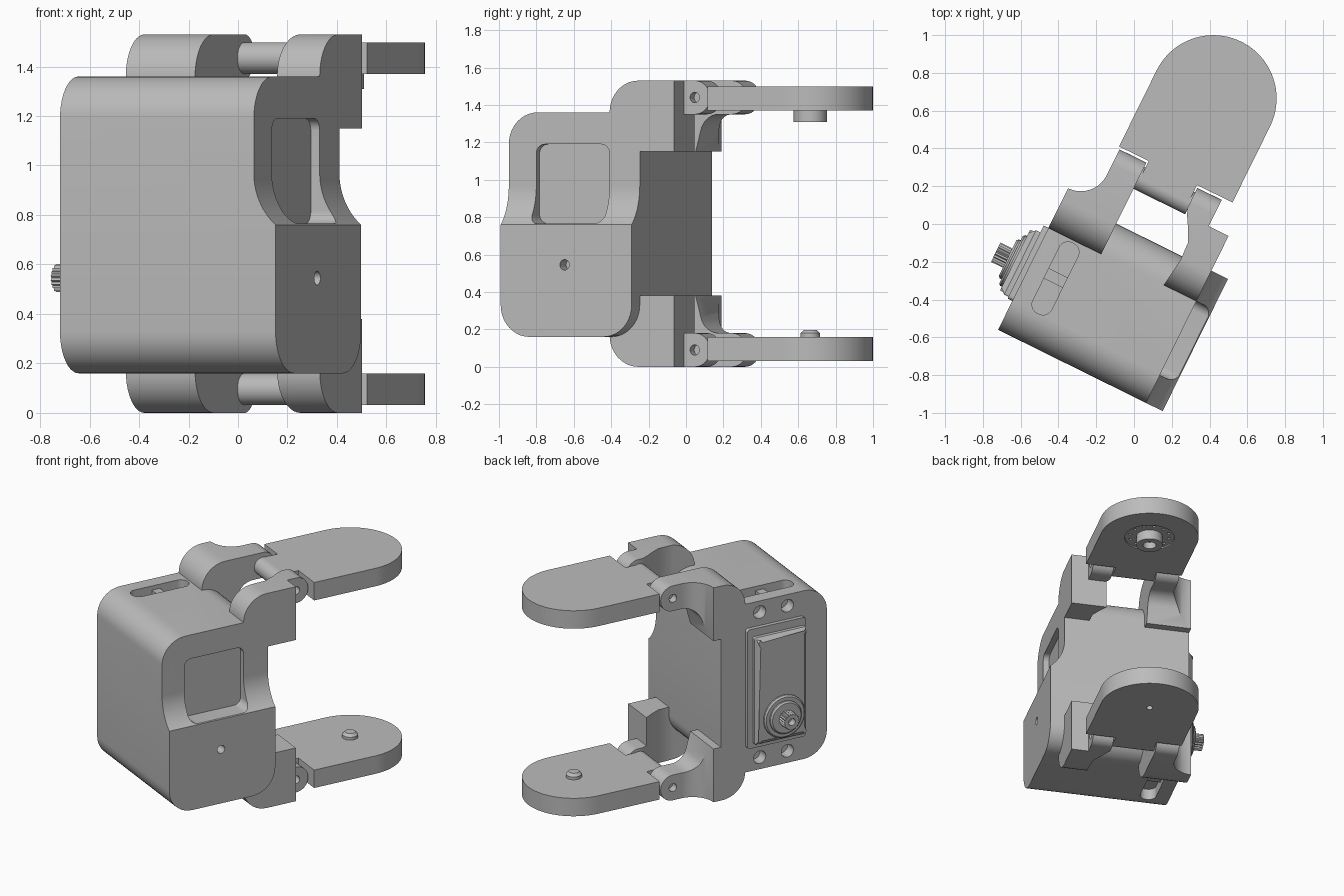
import bpy
import bmesh
import math
from mathutils import Matrix, Vector

old = bpy.data.objects.get("Cube")
if old:
    bpy.data.objects.remove(old, do_unlink=True)

grey = bpy.data.materials.new("plain_grey")
GREY = (0.5, 0.5, 0.5, 1)
grey.use_nodes = True
grey.diffuse_color = GREY
grey.node_tree.nodes["Principled BSDF"].inputs["Base Color"].default_value = GREY

parts = []
HEIGHT = 1.53
FLIP = Matrix.Translation((0, 0, HEIGHT)) @ Matrix.Diagonal((1, 1, -1, 1))
TURN = Matrix.Rotation(math.radians(-26.3), 4, "Z")


# Outline helpers
def arc(cx, cy, r, start, end, n=16):
    angles = [math.radians(start + (end - start) * i / n) for i in range(n + 1)]
    return [(cx + r * math.cos(a), cy + r * math.sin(a)) for a in angles]


def circle(cx, cy, r, n=32):
    return arc(cx, cy, r, 0, 360, n)[:-1]


def fillet(corners, n=10):
    """Corners are (a, b) or (a, b, radius)."""
    out = []
    for i, c in enumerate(corners):
        p = Vector(c[:2])
        if len(c) == 2:
            out.append(tuple(p))
            continue
        d1 = (Vector(corners[i - 1][:2]) - p).normalized()
        d2 = (Vector(corners[(i + 1) % len(corners)][:2]) - p).normalized()
        half = d1.angle(d2) / 2
        s, e = p + d1 * c[2] / math.tan(half), p + d2 * c[2] / math.tan(half)
        mid = p + (d1 + d2).normalized() * c[2] / math.sin(half)
        a0 = math.atan2(*(s - mid).yx)
        sweep = (math.atan2(*(e - mid).yx) - a0 + math.pi) % (2 * math.pi) - math.pi
        out += arc(mid.x, mid.y, c[2], math.degrees(a0), math.degrees(a0 + sweep), n)
    return out


def round_rect(a0, a1, b0, b1, r):
    return fillet([(a0, b0, r), (a1, b0, r), (a1, b1, r), (a0, b1, r)])


# Solid helpers
def prism(name, outline, t0, t1, axis, keep=True, bevel=0):
    place = {"x": lambda a, b, t: (t, a, b),
             "y": lambda a, b, t: (a, t, b),
             "z": lambda a, b, t: (a, b, t)}[axis]
    bm = bmesh.new()
    lo = [bm.verts.new(place(a, b, t0)) for a, b in outline]
    hi = [bm.verts.new(place(a, b, t1)) for a, b in outline]
    bm.faces.new(lo)
    top = bm.faces.new(hi)
    for i in range(len(lo)):
        bm.faces.new((lo[i - 1], lo[i], hi[i], hi[i - 1]))
    bmesh.ops.recalc_face_normals(bm, faces=bm.faces[:])
    if bevel:
        bmesh.ops.bevel(bm, geom=list(top.edges), offset=bevel, segments=1,
                        affect="EDGES")
    mesh = bpy.data.meshes.new(name)
    bm.to_mesh(mesh)
    bm.free()
    ob = bpy.data.objects.new(name, mesh)
    bpy.context.collection.objects.link(ob)
    if keep:
        parts.append(ob)
    else:
        ob.hide_render = True
    return ob


def boolean(ob, cutters, operation="DIFFERENCE"):
    for c in cutters:
        m = ob.modifiers.new("cut", "BOOLEAN")
        m.operation, m.solver, m.object = operation, "EXACT", c
    bpy.context.view_layer.update()
    deps = bpy.context.evaluated_depsgraph_get()
    mesh = bpy.data.meshes.new_from_object(ob.evaluated_get(deps))
    ob.modifiers.clear()
    ob.data = mesh
    for c in cutters:
        bpy.data.objects.remove(c, do_unlink=True)


def cutter(outline, t0, t1, axis):
    return prism("cutter", outline, t0, t1, axis, keep=False)


def mirrored(ob, name):
    mesh = ob.data.copy()
    mesh.transform(FLIP)
    mesh.flip_normals()
    copy = bpy.data.objects.new(name, mesh)
    bpy.context.collection.objects.link(copy)
    parts.append(copy)
    return copy


# Main housing with stepped side, side pocket, slots and screw holes
LEFT, RIGHT, FRONT, BACK = -0.397, 0.477, -0.821, -0.04
housing = prism("housing", round_rect(FRONT, BACK, 0.16, 1.36, 0.17), LEFT, 0.575, "x")
step = arc(0.751, 0.97, 0.274, 230, 180) + [(RIGHT, 1.6), (0.8, 1.6), (0.8, 0.76)]
cuts = [cutter(step, -1, 0.2, "y"),
        cutter(round_rect(-0.657, -0.22, 0.765, 1.19, 0.05), 0.437, 0.7, "x"),
        cutter(circle(-0.44, 0.545, 0.028), 0.5, 0.7, "x")]
for z0, z1 in ((1.29, 1.5), (0.05, 0.24)):
    cuts.append(cutter(round_rect(-0.3, -0.19, -0.65, -0.235, 0.05), z0, z1, "z"))
for z in (0.245, 1.28):
    for y in (-0.326, -0.53):
        cuts.append(cutter(circle(y, z, 0.045), -0.6, -0.32, "x"))
boolean(housing, cuts)
slot_rib = prism("slot_rib", round_rect(-0.31, -0.18, -0.47, -0.41, 0.01), 1.27, 1.33, "z")
mirrored(slot_rib, "lower_slot_rib")

# Motor unit on the left wall
prism("motor_flange", round_rect(-0.65, -0.22, 0.335, 1.185, 0.02), -0.38, -0.425, "x")
prism("motor_case", round_rect(-0.64, -0.26, 0.37, 1.13, 0.01), -0.38, -0.48, "x", bevel=0.03)
AX, AZ = -0.458, 0.545
prism("motor_collar", circle(AX, AZ, 0.15), -0.45, -0.5, "x", bevel=0.01)
prism("motor_hub", circle(AX, AZ, 0.115), -0.45, -0.52, "x", bevel=0.01)
teeth = [(AX + r * math.cos(i * math.pi / 20), AZ + r * math.sin(i * math.pi / 20))
         for i in range(40) for r in [0.058 if i % 2 else 0.05]]
shaft = prism("motor_shaft", teeth, -0.48, -0.59, "x")
boolean(shaft, [cutter(circle(AX, AZ, 0.025), -0.65, -0.54, "x")])

# Hinge arms: plan outline trimmed by a side profile
PIN_Y, PIN_Z = 0.23, 1.44
HEAD = [(-0.22, 1.15), (-0.22, HEIGHT, 0.17), (0.32, HEIGHT, 0.088), (0.32, 1.35, 0.088)]
left_plan = [(LEFT, -0.22), (-0.085, -0.22), (-0.085, 0.4), (-0.244, 0.4)]
left_plan += arc(LEFT, 0.168, 0.153, 0, -90)
left_arm = prism("left_hinge_arm", left_plan, 1.0, 1.7, "z")
left_side = fillet(HEAD + [(0.07, 1.35, 0.11), (0.015, 1.15)])
boolean(left_arm, [cutter(left_side, -0.6, 0.1, "x")], "INTERSECT")

right_plan = [(0.285, -0.22), (RIGHT, -0.22), (RIGHT, 0.165), (0.36, 0.165), (0.36, 0.4),
              (0.216, 0.4), (0.216, 0.2), (0.235, 0.16), (0.27, 0.1), (0.3, 0.04),
              (0.305, -0.06)]
right_arm = prism("right_hinge_arm", right_plan, 1.0, 1.7, "z")
right_side = fillet(HEAD + [(0.165, 1.35), (0.165, 1.15)])
boolean(right_arm, [cutter(right_side, 0.1, 0.7, "x")], "INTERSECT")

for arm, x0, x1 in ((left_arm, -0.3, -0.19), (right_arm, 0.31, 0.45)):
    boolean(arm, [cutter(circle(PIN_Y, PIN_Z, 0.028), x0, x1, "x")])
    mirrored(arm, "lower_" + arm.name)

# Finger plates with a hinge barrel between the arms
FX, FY, FR = 0.082, 0.782, 0.335
plan = arc(FX, FY, FR, 0, 180, 40)
plan += [(FX - FR, 0.333), (-0.078, 0.333), (-0.078, PIN_Y), (0.208, PIN_Y),
         (0.208, 0.333), (FX + FR, 0.333)]
finger = prism("finger_plate", plan, 1.37, 1.498, "z")
barrel = prism("hinge_barrel", circle(PIN_Y, 1.434, 0.064), -0.09, 0.22, "x")
mirrored(barrel, "lower_hinge_barrel")
lower_finger = mirrored(finger, "lower_finger_plate")
boolean(lower_finger, [cutter(circle(FX, FY, 0.022), -0.1, 0.08, "z")])

# Upper finger underside: shallow dish, ring of holes and hollow boss
holes = [cutter(circle(FX, FY, 0.17), 1.3, 1.38, "z")]
for i in range(12):
    a = i * math.pi / 6
    spot = circle(FX + 0.135 * math.cos(a), FY + 0.135 * math.sin(a), 0.011, 12)
    holes.append(cutter(spot, 1.3, 1.41, "z"))
boolean(finger, holes)
boss = prism("finger_boss", circle(FX, FY, 0.09), 1.31, 1.39, "z")
boolean(boss, [cutter(circle(FX, FY, 0.045), 1.2, 1.36, "z")])

# Lower finger domed stud
prism("finger_stud", circle(FX, FY, 0.052), 0.12, 0.198, "z", bevel=0.018)

# Turn everything into place, colour and shade
bpy.ops.object.select_all(action="DESELECT")
for ob in parts:
    ob.data.transform(TURN)
    ob.data.materials.clear()
    ob.data.materials.append(grey)
    ob.select_set(True)
bpy.context.view_layer.objects.active = housing
bpy.ops.object.shade_smooth_by_angle(angle=math.radians(30))
